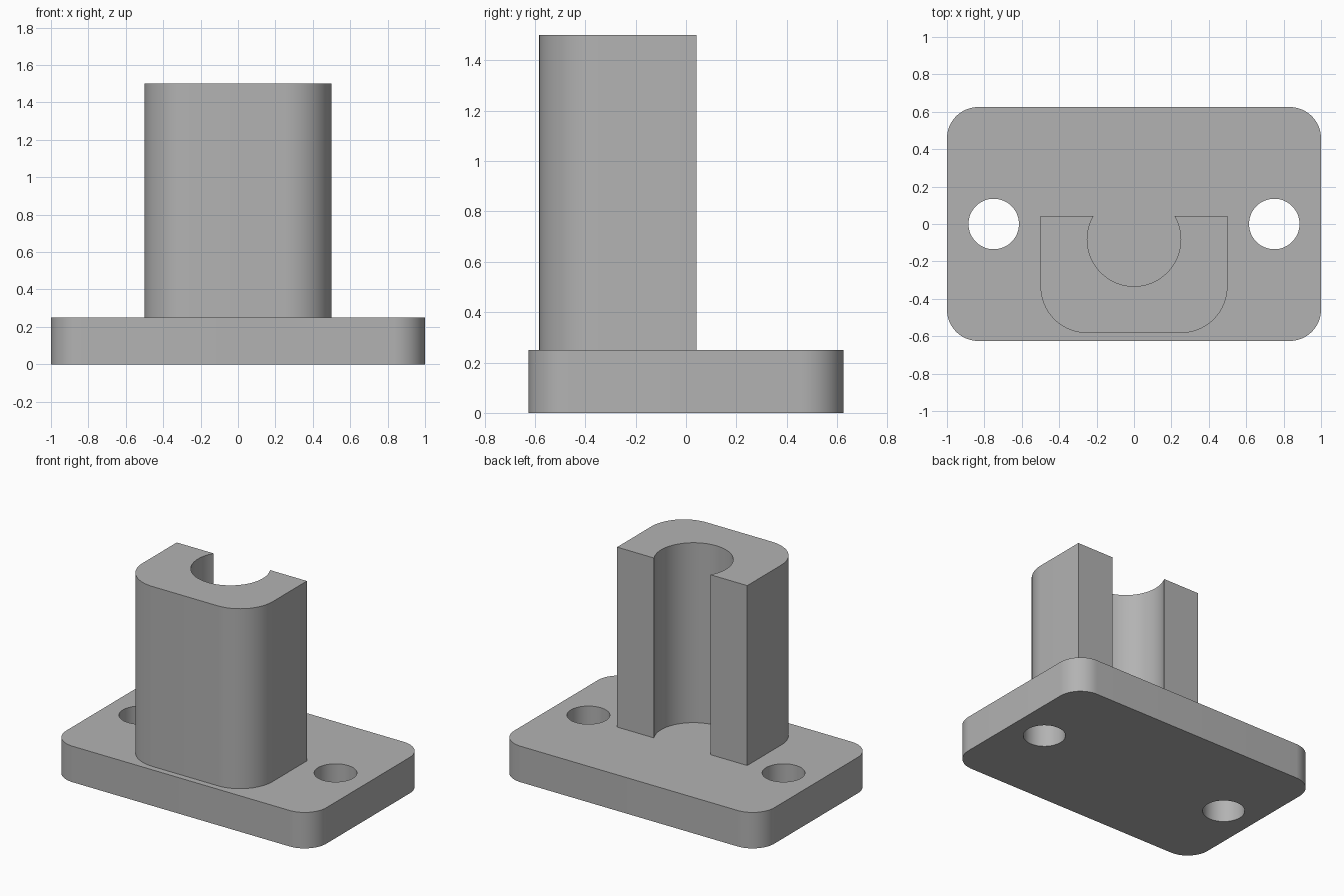
import bpy, bmesh, math

if "Cube" in bpy.data.objects:
    bpy.data.objects.remove(bpy.data.objects["Cube"])

grey = bpy.data.materials.new("plain grey")
grey.diffuse_color = (0.45, 0.45, 0.45, 1)
grey.use_nodes = True
grey.node_tree.nodes["Principled BSDF"].inputs["Base Color"].default_value = grey.diffuse_color


def arc(cx, cy, r, start, end, n):
    """Points along an arc, angles in degrees."""
    return [(cx + r * math.cos(math.radians(start + (end - start) * i / n)),
             cy + r * math.sin(math.radians(start + (end - start) * i / n)))
            for i in range(n + 1)]


def prism(name, outline, z0, z1):
    """Extrude a counter-clockwise outline from z0 to z1."""
    bm = bmesh.new()
    face = bm.faces.new([bm.verts.new((x, y, z0)) for x, y in outline])
    top = bmesh.ops.extrude_face_region(bm, geom=[face])["geom"]
    for v in top:
        if isinstance(v, bmesh.types.BMVert):
            v.co.z = z1
    bmesh.ops.recalc_face_normals(bm, faces=bm.faces)
    mesh = bpy.data.meshes.new(name)
    bm.to_mesh(mesh)
    bm.free()
    mesh.materials.append(grey)
    ob = bpy.data.objects.new(name, mesh)
    bpy.context.collection.objects.link(ob)
    return ob


def activate(ob):
    bpy.ops.object.select_all(action='DESELECT')
    ob.select_set(True)
    bpy.context.view_layer.objects.active = ob


# Base plate with rounded corners
W, D, R, H = 1.0, 0.625, 0.167, 0.25
outline = []
for sx, sy, a in ((1, 1, 0), (-1, 1, 90), (-1, -1, 180), (1, -1, 270)):
    outline += arc(sx * (W - R), sy * (D - R), R, a, a + 90, 16)
base = prism("base_plate", outline, 0, H)

# Two bolt holes through the plate
for x in (-0.75, 0.75):
    cutter = prism("hole_cutter", arc(x, 0, 0.135, 0, 360, 64)[:-1], -0.1, H + 0.1)
    cutter.hide_render = True
    activate(base)
    mod = base.modifiers.new("bolt_hole", 'BOOLEAN')
    mod.operation, mod.solver, mod.object = 'DIFFERENCE', 'EXACT', cutter
    bpy.ops.object.modifier_apply(modifier=mod.name)
    bpy.data.objects.remove(cutter)

# Upright post: rounded front corners, open round channel at the back
back, front, pw, pr = 0.042, -0.583, 0.5, 0.25
outline = [(-pw, back)]
outline += arc(-pw + pr, front + pr, pr, 180, 270, 20)
outline += arc(pw - pr, front + pr, pr, 270, 360, 20)
outline += [(pw, back)]
outline += arc(0, -0.083, 0.25, 30, -210, 56)
post = prism("channel_post", outline, H, 1.5)

# Smooth curved walls, keep hard edges
for ob in (base, post):
    activate(ob)
    bpy.ops.object.shade_smooth_by_angle(angle=math.radians(30))
